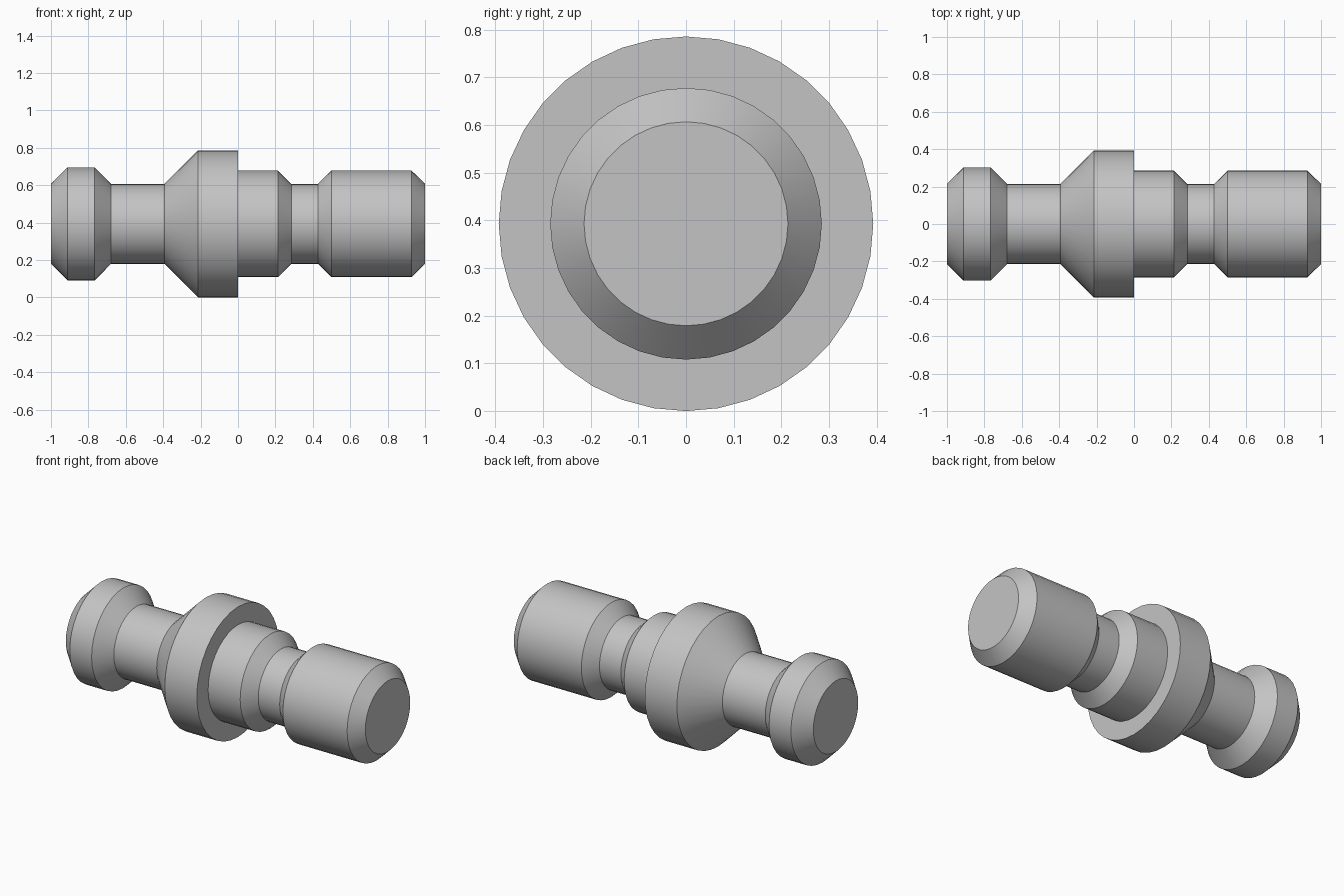
import bpy
import bmesh
from math import radians, tau
from mathutils import Matrix, Vector

cube = bpy.data.objects.get("Cube")
if cube:
    bpy.data.objects.remove(cube, do_unlink=True)

# Radii shared along the turned pin
NECK, HEAD, COLLAR, SHANK = 0.214, 0.302, 0.393, 0.285
SEGMENTS = 36

# Profile from the left-hand tip to the right-hand tip: (x, radius)
profile = [
    (-1.0, NECK), (-0.912, HEAD), (-0.766, HEAD), (-0.679, NECK),   # chamfered head
    (-0.393, NECK), (-0.214, COLLAR), (0.0, COLLAR),                # neck and tapered collar
    (0.0, SHANK), (0.214, SHANK), (0.285, NECK),                    # stepped shank
    (0.428, NECK), (0.499, SHANK), (0.928, SHANK), (1.0, NECK),     # groove and chamfered end
]

# Brushed grey metal
steel = bpy.data.materials.new("grey_steel")
steel.use_nodes = True
color = (0.55, 0.55, 0.55, 1.0)
steel.diffuse_color = color
steel.node_tree.nodes["Principled BSDF"].inputs["Base Color"].default_value = color

# Turn the profile about the x axis, one ring per point
bm = bmesh.new()
rings = []
for x, radius in profile:
    ring = []
    for i in range(SEGMENTS):
        turn = Matrix.Rotation(tau * i / SEGMENTS, 3, 'X')
        ring.append(bm.verts.new(turn @ Vector((x, 0, radius)) + Vector((0, 0, COLLAR))))
    rings.append(ring)
for a, b in zip(rings, rings[1:]):
    for i in range(SEGMENTS):
        j = (i + 1) % SEGMENTS
        bm.faces.new((a[i], a[j], b[j], b[i]))

# Flat end caps
bm.faces.new(rings[0])
bm.faces.new(rings[-1])
bmesh.ops.recalc_face_normals(bm, faces=bm.faces)

mesh = bpy.data.meshes.new("turned_pin")
bm.to_mesh(mesh)
bm.free()
mesh.materials.append(steel)
pin = bpy.data.objects.new("turned_pin", mesh)
bpy.context.collection.objects.link(pin)

# Smooth around the axis, crisp at the chamfers and steps
bpy.ops.object.select_all(action='DESELECT')
pin.select_set(True)
bpy.context.view_layer.objects.active = pin
bpy.ops.object.shade_smooth_by_angle(angle=radians(25))
